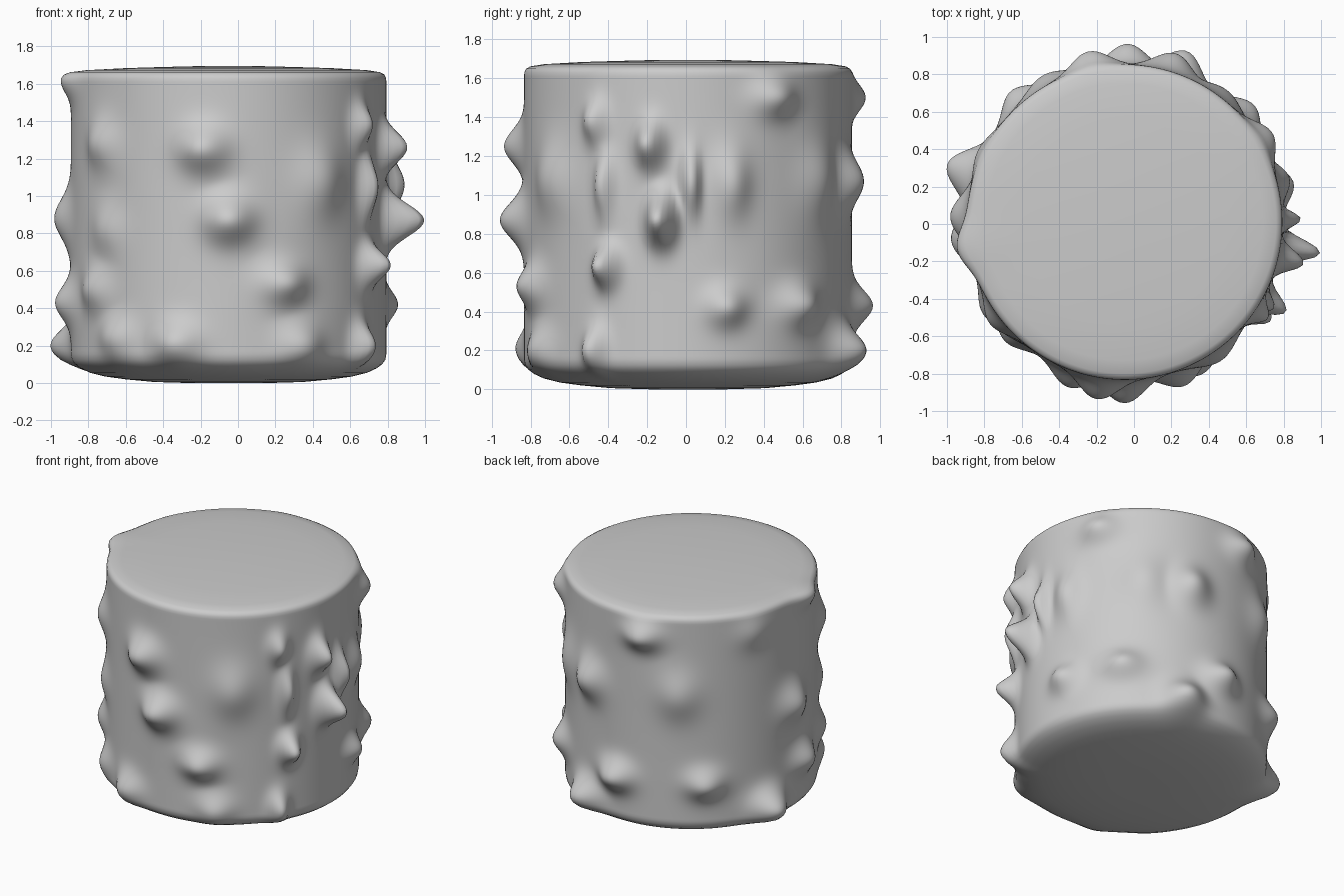
import bpy, bmesh, math

CX, CY, R = -0.05, 0.01, 0.843
N = 240  # points around

# Rounded drum profile (radius, z)
corner_low = [(0.2, 0.0), (0.4, 0.006), (0.55, 0.02), (0.66, 0.035), (0.74, 0.055),
              (0.79, 0.078), (0.82, 0.1), (0.838, 0.125), (R, 0.155)]
corner_high = [(R, 1.61), (0.842, 1.63), (0.832, 1.65), (0.81, 1.662), (0.74, 1.673),
               (0.55, 1.684), (0.35, 1.69), (0.15, 1.695)]
STEPS = 84
wall = [(R, 0.155 + (1.61 - 0.155) * i / STEPS) for i in range(1, STEPS)]
profile = corner_low + wall + corner_high

# Knobs: angle from front toward the right (degrees), z, height, angular width, vertical width
B, S = 0.105, 0.055
knobs = [
    # front
    (-9, 1.25, 0.115, B, 0.085), (0, 0.87, 0.125, B, 0.085), (20, 0.53, 0.09, B, 0.075),
    (-19, 0.21, 0.09, B, 0.08), (27, 0.2, 0.07, B, 0.08), (35, 1.08, 0.06, 0.12, 0.13),
    # right side, tight cluster
    (56, 1.38, 0.08, S, 0.075), (60, 1.05, 0.08, 0.045, 0.11), (61, 0.63, 0.145, S, 0.07),
    (56, 0.2, 0.1, S, 0.08), (77, 1.26, 0.14, S, 0.08), (81, 0.87, 0.215, S, 0.085),
    (91, 1.06, 0.1, 0.04, 0.11), (103, 0.42, 0.085, 0.085, 0.07), (105, 1.06, 0.07, 0.08, 0.12),
    # back
    (121, 1.5, 0.08, 0.1, 0.07), (132, 0.43, 0.09, B, 0.075), (142, 1.08, 0.05, 0.12, 0.13),
    (163, 1.07, 0.1, B, 0.1), (160, 0.2, 0.13, B, 0.08), (179, 0.43, 0.11, B, 0.075),
    (192, 1.5, 0.09, B, 0.07), (209, 1.08, 0.055, 0.12, 0.12), (221, 0.43, 0.085, B, 0.075),
    # left side
    (252, 0.2, 0.155, B, 0.085), (244, 1.5, 0.03, B, 0.08), (268, 0.88, 0.09, B, 0.1),
    (276, 0.43, 0.09, B, 0.08), (279, 1.62, 0.065, B, 0.07), (307, 1.28, 0.06, 0.1, 0.09),
    (310, 0.82, 0.04, 0.1, 0.09), (303, 0.5, 0.06, 0.1, 0.08), (315, 0.24, 0.06, 0.1, 0.08),
]


def bulge(phi, z):
    total = 0.0
    for deg, kz, h, wa, wz in knobs:
        da = (phi - math.radians(deg) + math.pi) % math.tau - math.pi
        q = (da / wa) ** 2 + ((z - kz) / wz) ** 2
        if q < 18:
            total += (h * math.exp(-q / 2)) ** 2
    return math.sqrt(total)


# Knobbly drum body
bm = bmesh.new()
rings = []
for r, z in profile:
    weight = max(0.0, r / R * 2 - 1) ** 2
    ring = []
    for i in range(N):
        phi = math.tau * i / N
        rr = r + weight * bulge(phi, z)
        ring.append(bm.verts.new((CX + rr * math.sin(phi), CY - rr * math.cos(phi), z)))
    rings.append(ring)
for a, b in zip(rings, rings[1:]):
    for i in range(N):
        j = (i + 1) % N
        bm.faces.new((a[i], a[j], b[j], b[i]))
bm.faces.new(rings[0][::-1])
bm.faces.new(rings[-1])
bmesh.ops.recalc_face_normals(bm, faces=bm.faces)
for f in bm.faces:
    f.smooth = True
mesh = bpy.data.meshes.new("knobbly_drum")
bm.to_mesh(mesh)
bm.free()
drum = bpy.data.objects.new("knobbly_drum", mesh)
bpy.context.collection.objects.link(drum)
